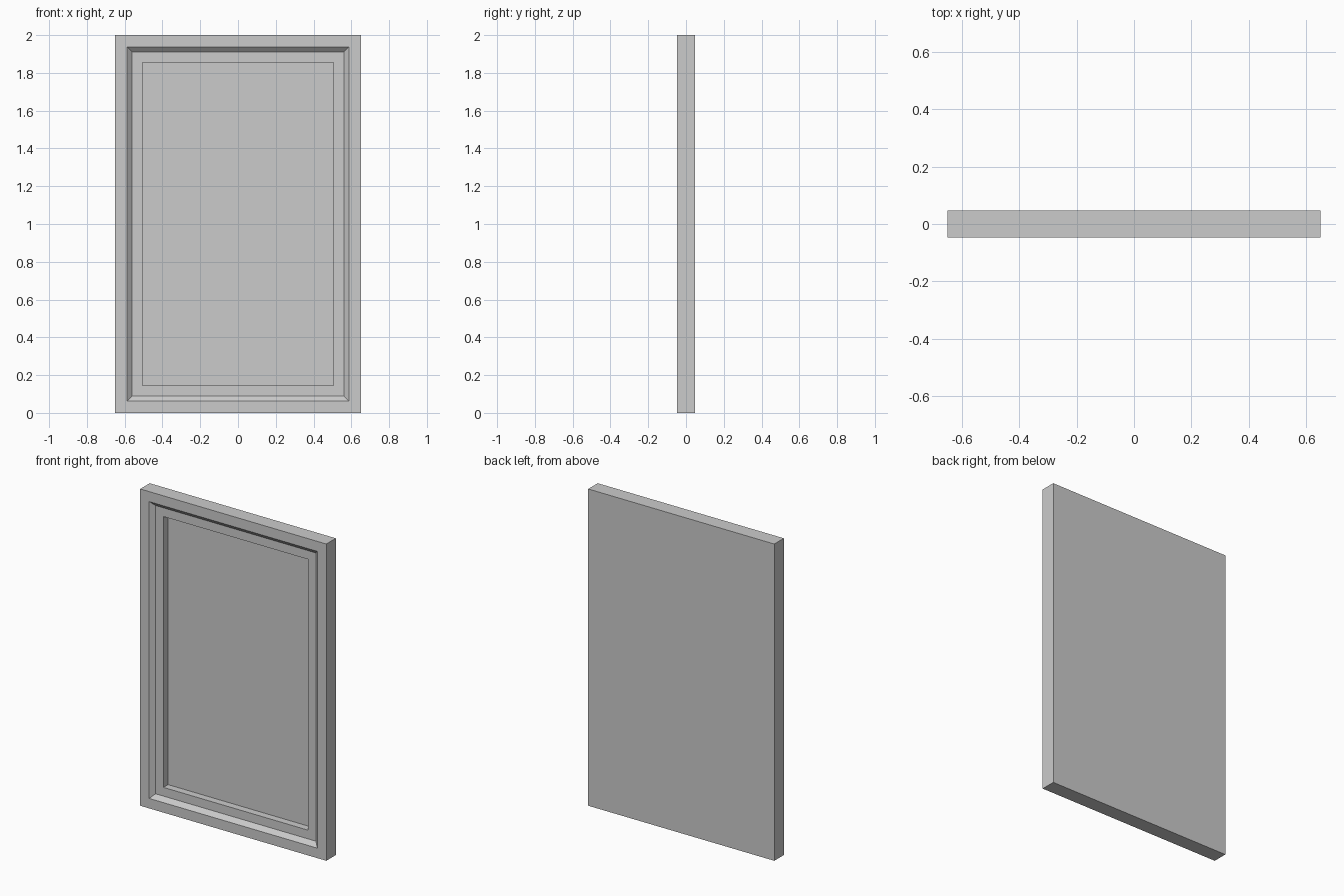
import bpy, bmesh

if "Cube" in bpy.data.objects:
    bpy.data.objects.remove(bpy.data.objects["Cube"])

WIDTH, HEIGHT, FRONT, BACK = 1.30, 2.0, -0.0475, 0.0475

# Stepped profile from the rim inwards: (margin from outer edge, y)
PROFILE = [
    (0.0, BACK),
    (0.0, FRONT),
    (0.063, FRONT),            # flat outer rim
    (0.090, FRONT + 0.025),    # sloped moulding
    (0.145, FRONT + 0.025),    # inner ledge
    (0.145, FRONT + 0.071),    # straight step down to the panel
]


def ring(bm, margin, y):
    x, z0, z1 = WIDTH / 2 - margin, margin, HEIGHT - margin
    return [bm.verts.new(p) for p in ((-x, y, z0), (x, y, z0), (x, y, z1), (-x, y, z1))]


# Framed panel: nested rectangular rings joined by quads
bm = bmesh.new()
rings = [ring(bm, m, y) for m, y in PROFILE]
for a, b in zip(rings, rings[1:]):
    for i in range(4):
        j = (i + 1) % 4
        bm.faces.new((a[i], a[j], b[j], b[i]))

# Plain back and recessed front panel
bm.faces.new(list(reversed(rings[0])))
bm.faces.new(rings[-1])
bmesh.ops.recalc_face_normals(bm, faces=bm.faces)

mesh = bpy.data.meshes.new("framed_panel")
bm.to_mesh(mesh)
bm.free()
bpy.context.collection.objects.link(bpy.data.objects.new("framed_panel", mesh))
